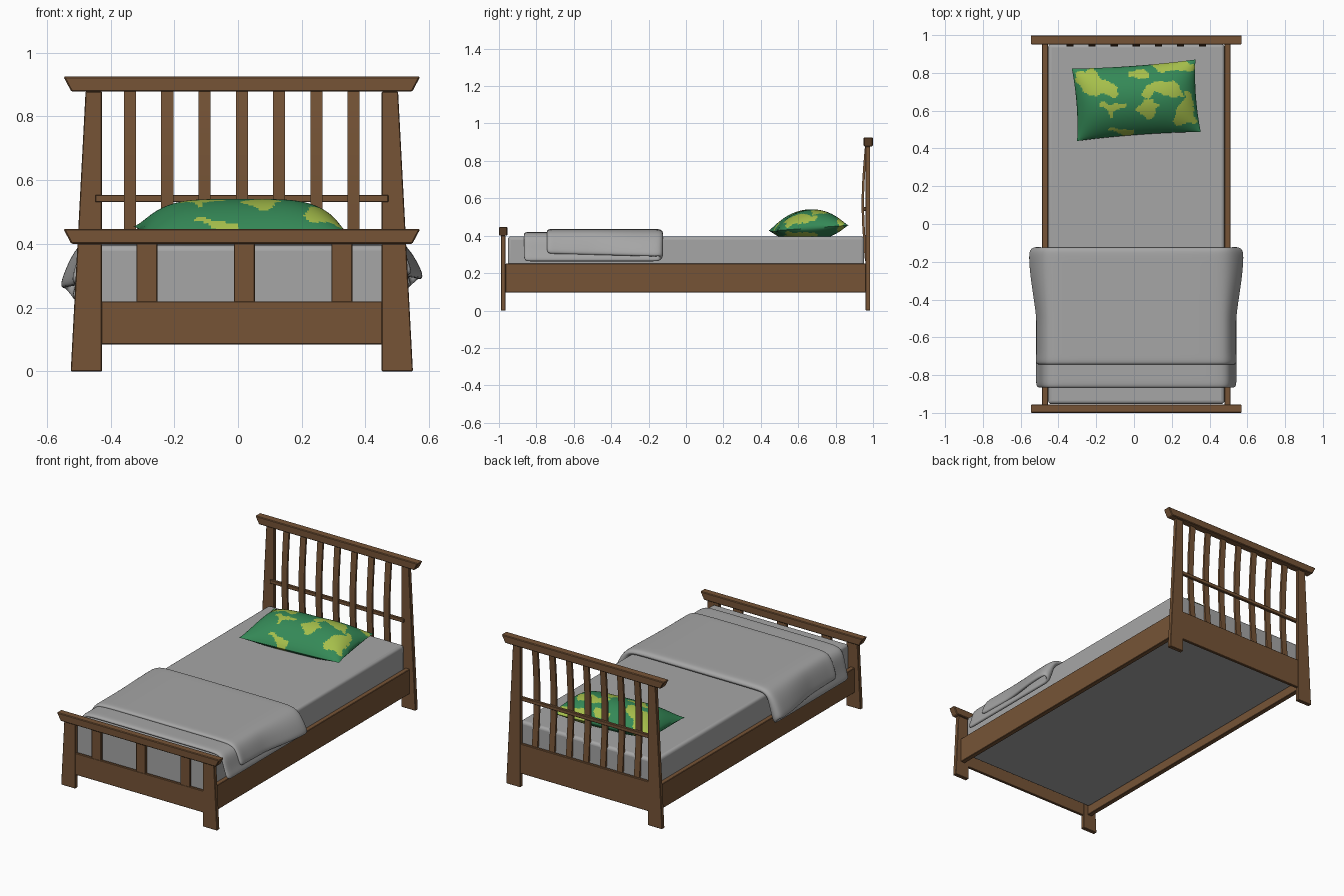
import bpy, bmesh, math
from mathutils import Vector, noise

if "Cube" in bpy.data.objects:
    bpy.data.objects.remove(bpy.data.objects["Cube"])

CX = 0.012  # bed frame centre line


def material(name, rgb):
    m = bpy.data.materials.new(name)
    m.diffuse_color = (*rgb, 1)
    m.use_nodes = True
    m.node_tree.nodes["Principled BSDF"].inputs["Base Color"].default_value = m.diffuse_color
    return m


WOOD = material("brown wood", (0.18, 0.088, 0.037))
GREY = material("grey cloth", (0.38, 0.38, 0.38))
GREEN = material("dark green", (0.035, 0.25, 0.095))
LIME = material("lime green", (0.38, 0.52, 0.07))


def add(name, bm, mats):
    bmesh.ops.recalc_face_normals(bm, faces=bm.faces)
    me = bpy.data.meshes.new(name)
    bm.to_mesh(me)
    bm.free()
    for m in mats:
        me.materials.append(m)
    ob = bpy.data.objects.new(name, me)
    bpy.context.collection.objects.link(ob)
    return ob


def smooth(ob, angle=40):
    bpy.ops.object.select_all(action='DESELECT')
    ob.select_set(True)
    bpy.context.view_layer.objects.active = ob
    bpy.ops.object.shade_smooth_by_angle(angle=math.radians(angle))


def prism(name, pts, axis, a, b, bevel=0.0025, mat=WOOD, segments=1):
    """Extrude a profile along y (points are x,z) or along x (points are y,z)."""
    bm = bmesh.new()
    place = (lambda p, d: (p[0], d, p[1])) if axis == 'y' else (lambda p, d: (d, p[0], p[1]))
    ends = [[bm.verts.new(place(p, d)) for p in pts] for d in (a, b)]
    bm.faces.new(ends[0])
    bm.faces.new(ends[1][::-1])
    n = len(pts)
    for i in range(n):
        j = (i + 1) % n
        bm.faces.new((ends[0][i], ends[0][j], ends[1][j], ends[1][i]))
    ob = add(name, bm, [mat])
    if bevel:
        mod = ob.modifiers.new("bevel", 'BEVEL')
        mod.width, mod.segments = bevel, segments
        mod.limit_method = 'ANGLE'
    return ob


def rect(a0, a1, z0, z1):
    return [(a0, z0), (a1, z0), (a1, z1), (a0, z1)]


# Tapered posts, flared top rails and lower panels of both ends
def bed_end(label, top, cap, y_post, y_cap, y_panel, panel_top):
    for side, s in (("left", -1), ("right", 1)):
        outer = 0.537 - 0.053 * top
        prism(f"{label}_post_{side}", [(CX + s * 0.439, 0), (CX + s * 0.537, 0),
              (CX + s * outer, top), (CX + s * 0.439, top)], 'y', *y_post)
    prism(f"{label}_top_rail", [(CX - 0.535, top), (CX + 0.535, top),
          (CX + 0.56, cap), (CX - 0.56, cap)], 'y', *y_cap, bevel=0.004)
    prism(f"{label}_panel", rect(CX - 0.45, CX + 0.45, 0.085, panel_top), 'y', *y_panel)


bed_end("headboard", 0.878, 0.925, (0.96, 0.985), (0.95, 0.999), (0.963, 0.981), 0.27)
bed_end("footboard", 0.40, 0.447, (-0.99, -0.965), (-1.0, -0.955), (-0.986, -0.969), 0.22)

# Bowed headboard slats and thin crossbar
arc = [(0.957 - 0.018 * math.sin(math.pi * i / 14), 0.265 + 0.615 * i / 14) for i in range(15)]
for k in range(7):
    x = CX + (k - 3) * 0.117
    slat = prism(f"headboard_slat_{k + 1}", arc + [(y + 0.013, z) for y, z in arc[::-1]],
                 'x', x - 0.019, x + 0.019, bevel=0)
    smooth(slat)
prism("headboard_crossbar", rect(CX - 0.46, CX + 0.46, 0.531, 0.554), 'y', 0.95, 0.968)

# Footboard slats
for k in range(3):
    x = CX + 0.008 + (k - 1) * 0.306
    prism(f"footboard_slat_{k + 1}", rect(x - 0.033, x + 0.033, 0.215, 0.402), 'y', -0.985, -0.97)

# Side rails
for side, s in (("left", -1), ("right", 1)):
    xa, xb = sorted((CX + s * 0.468, CX + s * 0.498))
    prism(f"side_rail_{side}", rect(-0.966, 0.962, 0.096, 0.25), 'x', xa, xb)

# Mattress
smooth(prism("mattress", rect(CX - 0.467, CX + 0.467, 0.14, 0.396), 'y', -0.953, 0.953,
             bevel=0.018, mat=GREY, segments=4))

# Folded blanket: a lower and an upper layer joined by a fold, with flared side flaps
LOWER = [(0, .408), (.22, .408), (.40, .408), (.455, .405), (.483, .385), (.495, .345), (.508, .30), (.525, .262)]
UPPER = [(0, .424), (.22, .424), (.40, .423), (.455, .418), (.493, .400), (.523, .370), (.545, .335), (.563, .298)]


def blanket_point(y, b, i, s):
    x = LOWER[i][0] * (1 - b) + UPPER[i][0] * b
    z = LOWER[i][1] * (1 - b) + UPPER[i][1] * b
    flap = max(0, x - 0.46)
    flare = 0.72 + 0.28 * math.cos((y + 0.15) * 2 * math.pi / 0.9)
    hang = 0.40 - z
    if s < 0 and hang > 0:
        z -= hang * 0.28
    if b > 0.9 and hang > 0:
        z -= hang * 0.25 * (y + 0.55)
    return CX + s * (x - flap * (1 - max(flare, 0.5)) * b * 0.8), y, z


path = [(-0.868 + 0.715 * i / 14, 0) for i in range(15)]
path += [(-0.138, 0.2), (-0.132, 0.5), (-0.138, 0.8)]
path += [(-0.155 - 0.59 * i / 12, 1) for i in range(13)]
columns = [(i, -1) for i in range(7, 0, -1)] + [(i, 1) for i in range(8)]
bm = bmesh.new()
rows = [[bm.verts.new(blanket_point(y, b, i, s)) for i, s in columns] for y, b in path]
for r0, r1 in zip(rows, rows[1:]):
    for i in range(len(columns) - 1):
        bm.faces.new((r0[i], r0[i + 1], r1[i + 1], r1[i]))
blanket = add("folded_blanket", bm, [GREY])
sol = blanket.modifiers.new("thickness", 'SOLIDIFY')
sol.thickness, sol.offset = 0.025, 0
sub = blanket.modifiers.new("soft", 'SUBSURF')
sub.levels = sub.render_levels = 2
smooth(blanket, 80)

# Pillow: two bulged sheets meeting at a pinched seam, with camouflage patches
PATCHES = [(-.64, .5, .32, .4), (.66, .81, .32, .22), (.06, .7, .14, .14), (.38, .2, .36, .24),
           (.2, -.27, .15, .25), (.82, -.4, .2, .55), (-.4, -.18, .3, .09), (-.25, -.8, .2, .12),
           (-.9, .75, .15, .3)]
NU, NV = 84, 52
turn = math.radians(4.2)


def pillow_point(u, v, top):
    x = 0.328 * u * (1 - 0.035 * (1 - v * v))
    y = 0.192 * v * (1 - 0.05 * (1 - u * u))
    puff = max(0, (1 - u ** 4) * (1 - v * v)) ** 0.75
    z = 0.436 + 0.014 * v + 0.006 * u * u
    z = z + 0.104 * puff if top else max(0.394, z - 0.07 * puff)
    return Vector((0.012 + x * math.cos(turn) - y * math.sin(turn),
                   0.655 + x * math.sin(turn) + y * math.cos(turn), z))


def is_lime(u, v):
    p = Vector((u * 3.2, v * 2.2, 1.7))
    u += 0.22 * noise.noise(p) + 0.06 * noise.noise(p * 3)
    v += 0.28 * noise.noise(p + Vector((5, 9, 2))) + 0.08 * noise.noise(p * 3.3)
    return any(((u - a) / c) ** 2 + ((v - b) / d) ** 2 < 1 for a, b, c, d in PATCHES)


bm = bmesh.new()
for top in (True, False):
    grid = [[bm.verts.new(pillow_point(2 * i / NU - 1, 2 * j / NV - 1, top))
             for i in range(NU + 1)] for j in range(NV + 1)]
    for j in range(NV):
        for i in range(NU):
            f = bm.faces.new((grid[j][i], grid[j][i + 1], grid[j + 1][i + 1], grid[j + 1][i]))
            f.material_index = int(is_lime((2 * i + 1) / NU - 1, (2 * j + 1) / NV - 1))
bmesh.ops.remove_doubles(bm, verts=bm.verts, dist=0.0002)
smooth(add("pillow", bm, [GREEN, LIME]), 60)
